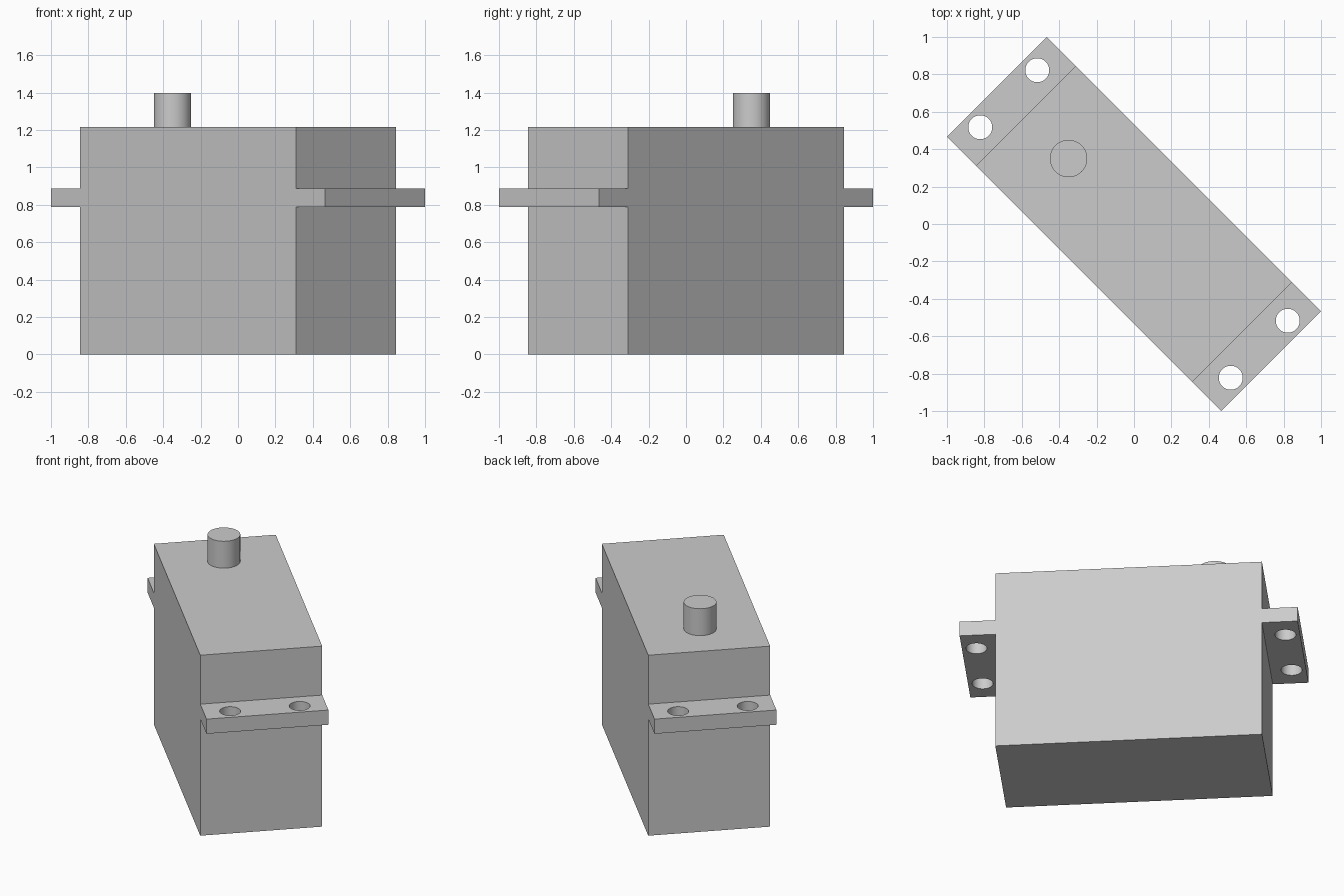
import bpy, bmesh
from math import radians
from mathutils import Matrix, Vector

if "Cube" in bpy.data.objects:
    bpy.data.objects.remove(bpy.data.objects["Cube"])

TURN = Matrix.Rotation(radians(-45), 4, "Z")  # the case stands diagonally
HALF_WIDTH = 0.378
BODY, TAB = 0.817, 1.036                      # half lengths
TAB_LOW, TAB_HIGH, BODY_TOP, SHAFT_TOP = 0.787, 0.886, 1.216, 1.397

grey = bpy.data.materials.new("plain grey")
grey.use_nodes = True
colour = (0.6, 0.6, 0.6, 1)
grey.diffuse_color = colour
grey.node_tree.nodes["Principled BSDF"].inputs["Base Color"].default_value = colour


def add_object(name, bm):
    bmesh.ops.recalc_face_normals(bm, faces=bm.faces)
    mesh = bpy.data.meshes.new(name)
    bm.to_mesh(mesh)
    bm.free()
    mesh.materials.append(grey)
    obj = bpy.data.objects.new(name, mesh)
    obj.matrix_world = TURN
    bpy.context.collection.objects.link(obj)
    return obj


def activate(obj):
    bpy.ops.object.select_all(action="DESELECT")
    obj.select_set(True)
    bpy.context.view_layer.objects.active = obj


def cylinder(bm, x, y, low, high, radius):
    place = Matrix.Translation((x, y, (low + high) / 2))
    bmesh.ops.create_cone(bm, cap_ends=True, segments=48, radius1=radius,
                          radius2=radius, depth=high - low, matrix=place)


# Case with mounting tabs: one mirrored side profile, extruded across the width
half = [(BODY, 0), (BODY, TAB_LOW), (TAB, TAB_LOW),
        (TAB, TAB_HIGH), (BODY, TAB_HIGH), (BODY, BODY_TOP)]
outline = half + [(-x, z) for x, z in reversed(half)]
bm = bmesh.new()
side = bm.faces.new([bm.verts.new((x, -HALF_WIDTH, z)) for x, z in outline])
extruded = bmesh.ops.extrude_face_region(bm, geom=[side], use_keep_orig=True)
bmesh.ops.translate(bm, vec=Vector((0, 2 * HALF_WIDTH, 0)),
                    verts=[v for v in extruded["geom"] if isinstance(v, bmesh.types.BMVert)])
case = add_object("servo_case", bm)

# Four screw holes through the tabs
bm = bmesh.new()
for x in (-0.947, 0.947):
    for y in (-0.2155, 0.2155):
        cylinder(bm, x, y, TAB_LOW - 0.1, TAB_HIGH + 0.1, 0.064)
cutter = add_object("screw_hole_cutter", bm)
cutter.hide_render = True
cut = case.modifiers.new("screw holes", "BOOLEAN")
cut.object = cutter
cut.operation = "DIFFERENCE"
cut.solver = "EXACT"
activate(case)
bpy.ops.object.modifier_apply(modifier=cut.name)
bpy.data.objects.remove(cutter)
bpy.ops.object.shade_smooth_by_angle(angle=radians(30))

# Output shaft
bm = bmesh.new()
cylinder(bm, -0.495, 0, BODY_TOP, SHAFT_TOP, 0.1)
shaft = add_object("output_shaft", bm)
activate(shaft)
bpy.ops.object.shade_smooth_by_angle(angle=radians(30))
